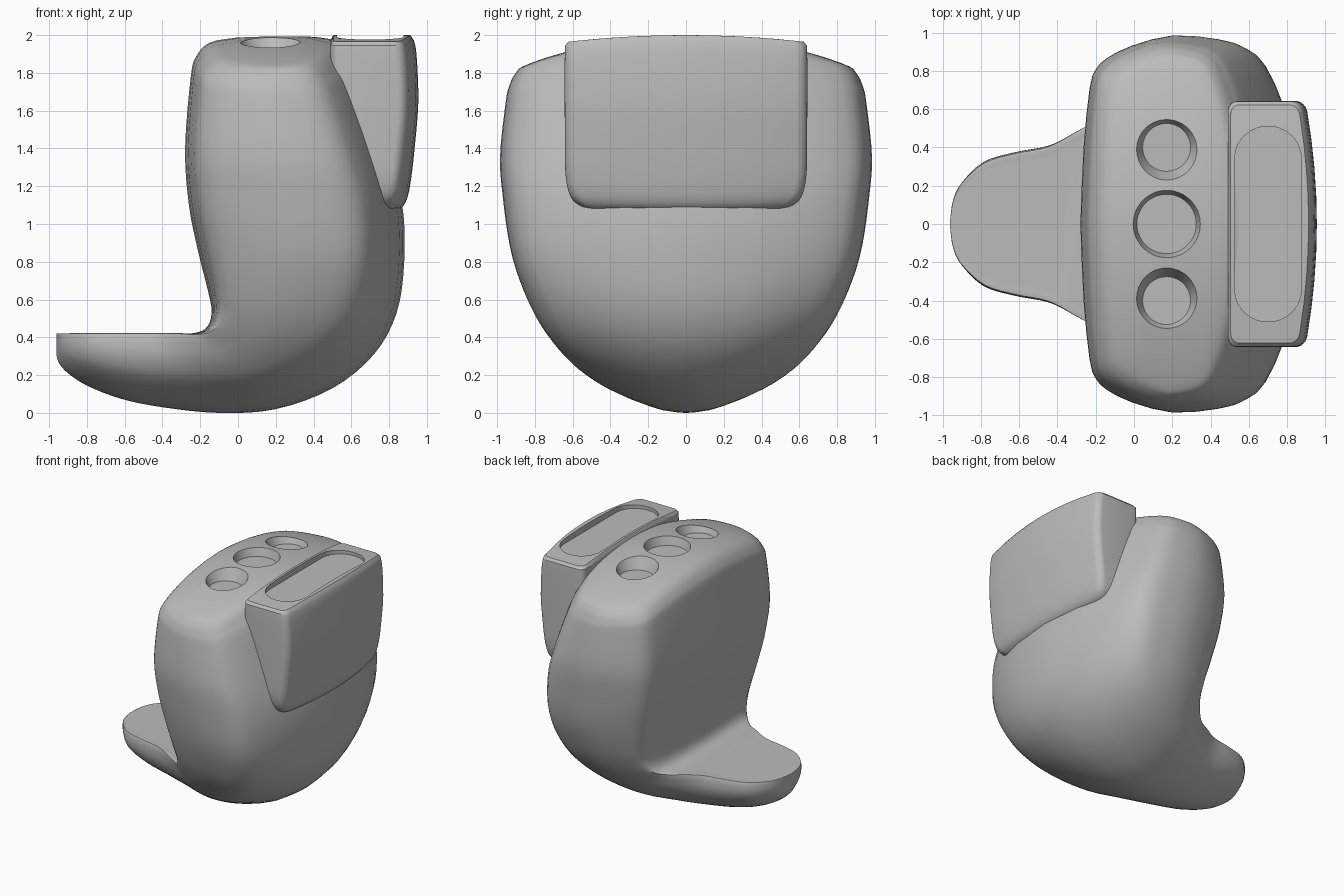
import bpy, bmesh, math
from mathutils import Vector

if "Cube" in bpy.data.objects:
    bpy.data.objects.remove(bpy.data.objects["Cube"], do_unlink=True)

grey = bpy.data.materials.new("matte grey")
grey.use_nodes = True
GREY = (0.5, 0.5, 0.5, 1)
grey.diffuse_color = GREY
grey.node_tree.nodes["Principled BSDF"].inputs["Base Color"].default_value = GREY


def smooth_path(points, steps):
    """Catmull-Rom interpolation of equal-length tuples."""
    pts = [Vector(p) for p in points]
    result = []
    for i in range(len(pts) - 1):
        a, b = pts[max(i - 1, 0)], pts[i]
        c, d = pts[i + 1], pts[min(i + 2, len(pts) - 1)]
        for s in range(steps):
            t = s / steps
            result.append(0.5 * (2 * b + (c - a) * t + (2 * a - 5 * b + 4 * c - d) * t ** 2
                                 + (3 * b - a - 3 * c + d) * t ** 3))
    return result + [pts[-1]]


def loft(name, rings):
    """Skin a list of equally sized closed rings and cap both ends."""
    bm = bmesh.new()
    loops = [[bm.verts.new(p) for p in ring] for ring in rings]
    n = len(loops[0])
    for low, high in zip(loops, loops[1:]):
        for i in range(n):
            j = (i + 1) % n
            bm.faces.new((low[i], low[j], high[j], high[i]))
    bm.faces.new(loops[0])
    bm.faces.new(loops[-1])
    bmesh.ops.recalc_face_normals(bm, faces=bm.faces)
    mesh = bpy.data.meshes.new(name)
    bm.to_mesh(mesh)
    bm.free()
    obj = bpy.data.objects.new(name, mesh)
    bpy.context.collection.objects.link(obj)
    mesh.materials.append(grey)
    return obj


def mirrored(half):
    """Close a half ring, given from y = 0 to y = 0, across the y = 0 plane."""
    return half + [(x, -y, z) for x, y, z in half[-2:0:-1]]


def rounded_rect(x0, x1, w, radius, z, bow=0, arch=0):
    """Half of a rounded rectangle, with a bowed outer side and an arched height."""
    half = [(x0, y * (w - radius) / 4) for y in range(4)]
    for cx, start in ((x0 + radius, math.pi), (x1 - radius, math.pi / 2)):
        for k in range(7):
            a = start - k * math.pi / 12
            half.append((cx + radius * math.cos(a), w - radius + radius * math.sin(a)))
    half += [(x1, y * (w - radius) / 4) for y in (3, 2, 1, 0)]
    return mirrored([(x - bow * (y / w) ** 2 * (x - x0) / (x1 - x0), y,
                      z - arch * (y / w) ** 2) for x, y in half])


# Cross-sections: depth from inner to outer side, and relative half width
upright = smooth_path([(0, 0), (.015, .4), (.045, .72), (.075, .82), (.13, .88), (.25, .945),
                       (.45, 1), (.66, .98), (.755, .945), (.825, .87), (.91, .65),
                       (.975, .35), (1, 0)], 2)
tray = smooth_path([(0, 0), (0, .4), (0, .75), (0, .9), (0, .98), (.12, 1), (.3, .99),
                    (.48, .92), (.6, .83), (.72, .69), (.85, .49), (.965, .24), (1, 0)], 2)

# Stations: inner x and z, outer x and z, half width, share of the tray section
stations = smooth_path([
    (.17, 2, .2, 2, .02, 0), (.08, 1.995, .32, 1.995, .4, 0),
    (-.02, 1.985, .45, 1.985, .82, 0), (-.15, 1.96, .54, 1.96, .9, 0),
    (-.22, 1.89, .6, 1.89, .935, 0), (-.25, 1.78, .66, 1.78, .955, 0),
    (-.28, 1.4, .79, 1.4, .985, 0), (-.26, 1.1, .87, 1.1, .965, 0),
    (-.21, .85, .88, .8, .92, 0), (-.16, .65, .84, .53, .84, .15),
    (-.14, .54, .72, .31, .755, .35), (-.16, .46, .5, .13, .655, .6),
    (-.22, .425, .2, .02, .56, .8), (-.32, .42, -.1, 0, .48, 1),
    (-.45, .42, -.4, .03, .41, 1), (-.62, .42, -.62, .075, .375, 1),
    (-.78, .42, -.8, .145, .325, 1), (-.9, .42, -.9, .21, .215, 1),
    (-.945, .42, -.945, .26, .125, 1), (-.96, .42, -.96, .3, .02, 1)], 4)


def body_ring(station):
    ix, iz, ox, oz, w, f = station
    half = []
    for a, b in zip(upright, tray):
        u, v = a.lerp(b, f)
        x, y, z = ix + (ox - ix) * u, w * v, iz + (oz - iz) * u
        # the top falls away towards both sides
        z -= .17 * (y / .93) ** 2 * min(max((z - 1.2) / .75, 0), 1)
        half.append((x, y, z))
    return mirrored(half)


body = loft("body_with_tray", [body_ring(s) for s in stations])

# Pocket block on the outer side: height, outer x, half width
levels = smooth_path([(1.07, .84, .5), (1.095, .875, .56), (1.15, .9, .612), (1.25, .918, .636),
                      (1.4, .935, .641), (1.65, .955, .642), (1.9, .945, .642),
                      (1.975, .93, .64)], 3)
rings = [rounded_rect(.49, x, w, .055, z, .06, .03 * (z - 1.07) / .9) for z, x, w in levels]
rings.append(rounded_rect(.505, .912, .622, .05, 2, .055, .035))
# inset rings carry the gentle arch across the top
for s in (.8, .55, .3, .1):
    rings.append(rounded_rect(.7 - .19 * s, .7 + .2 * s, .622 * s, .05 * s, 2,
                              .05 * s, .035 * s * s))
pocket = loft("pocket_block", rings)

# Recess cutters: three flared round wells and one shallow slot
cutters = []
for y, low, high, floor in ((-.4, .125, .2, 1.89), (0, .155, .205, 1.925), (.4, .125, .2, 1.89)):
    bpy.ops.mesh.primitive_cone_add(vertices=48, radius1=low, radius2=high, depth=.16,
                                    location=(.17, y, floor + .08))
    cutters.append(bpy.context.object)
cutters.append(loft("slot_cutter", [rounded_rect(.525, .875, .51, .17, z) for z in (1.95, 2.1)]))

for obj in (body, pocket):
    for cutter in cutters:
        if obj is pocket and cutter is not cutters[-1]:
            continue
        cut = obj.modifiers.new("recess", 'BOOLEAN')
        cut.operation = 'DIFFERENCE'
        cut.solver = 'EXACT'
        cut.object = cutter
        bpy.context.view_layer.objects.active = obj
        bpy.ops.object.modifier_apply(modifier=cut.name)
for cutter in cutters:
    bpy.data.objects.remove(cutter, do_unlink=True)

# Smooth skin with crisp recess edges
for obj in (body, pocket):
    while len(obj.data.materials) > 1:
        obj.data.materials.pop()
    bpy.ops.object.select_all(action='DESELECT')
    obj.select_set(True)
    bpy.context.view_layer.objects.active = obj
    bpy.ops.object.shade_smooth_by_angle(angle=math.radians(35))
